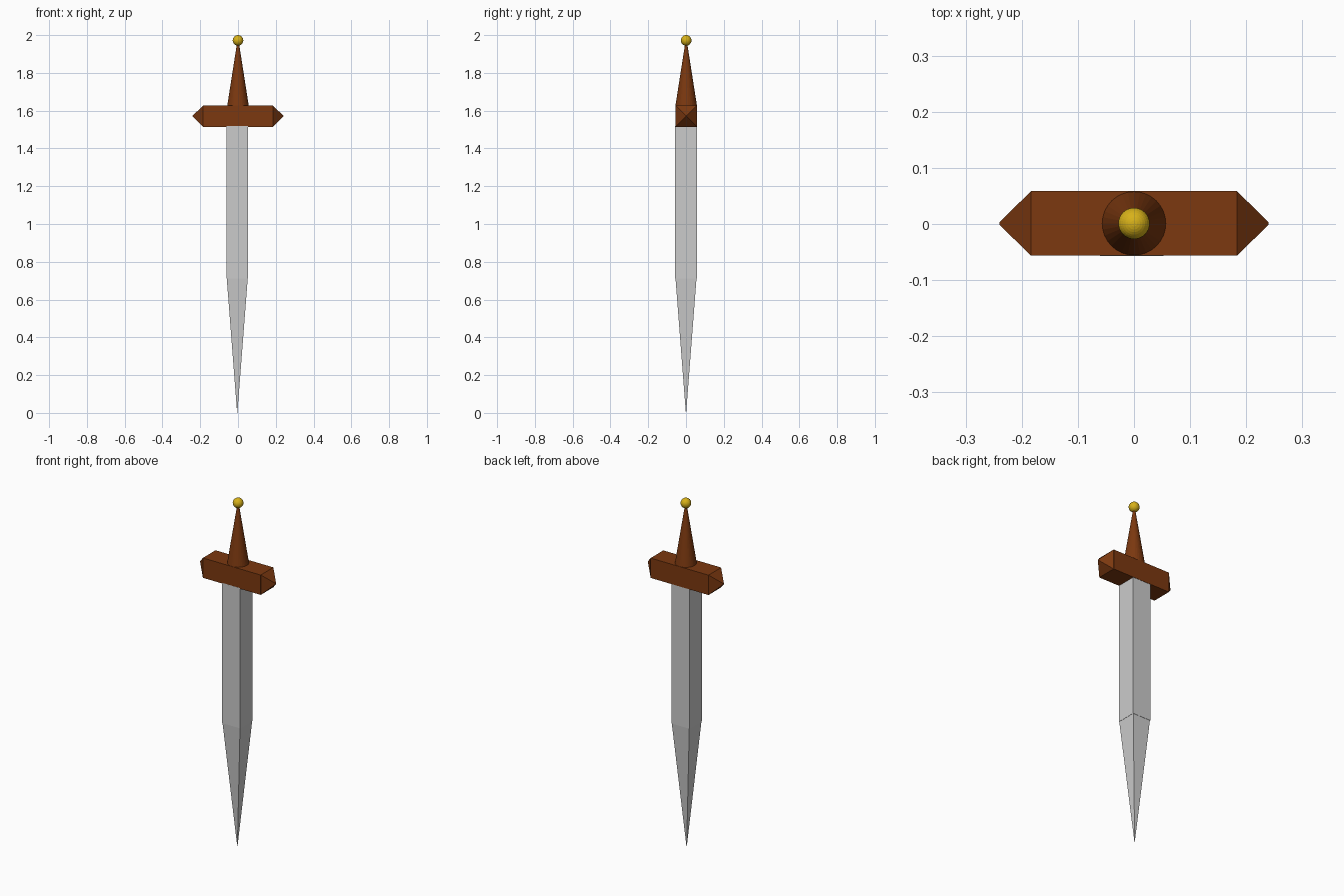
import bpy, math
from math import pi

if "Cube" in bpy.data.objects:
    bpy.data.objects.remove(bpy.data.objects["Cube"])

BX = -0.004  # blade sits slightly off centre


def paint(obj, name, rgb):
    mat = bpy.data.materials.get(name) or bpy.data.materials.new(name)
    mat.diffuse_color = (*rgb, 1)
    mat.use_nodes = True
    mat.node_tree.nodes["Principled BSDF"].inputs["Base Color"].default_value = mat.diffuse_color
    obj.data.materials.append(mat)


def box(name, loc, size):
    bpy.ops.mesh.primitive_cube_add(size=1, location=loc)
    obj = bpy.context.object
    obj.name = name
    obj.scale = size
    bpy.ops.object.transform_apply(location=False, rotation=False, scale=True)
    return obj


def frustum(name, sides, r1, r2, base, length, spin=0, tilt=(0, 0, 0), direction=(0, 0, 1)):
    """Cone from base centre along direction; spin aligns its sides."""
    centre = [b + d * length / 2 for b, d in zip(base, direction)]
    bpy.ops.mesh.primitive_cone_add(vertices=sides, radius1=r1, radius2=r2, depth=length)
    obj = bpy.context.object
    obj.name = name
    obj.rotation_euler = (0, 0, spin)
    bpy.ops.object.transform_apply(location=False, rotation=True, scale=False)
    obj.rotation_euler = tilt
    obj.location = centre
    return obj


BROWN = (0.20, 0.04, 0.005)
R2 = math.sqrt(2)

# Blade: square bar and pointed tip
box("blade", (BX, 0, 1.115), (0.114, 0.114, 0.806))
frustum("blade_tip", 4, 0.0555 * R2, 0.001, (BX, 0, 0.712), 0.712,
        spin=pi / 4, tilt=(pi, 0, 0), direction=(0, 0, -1))

# Crossguard with pyramid ends
paint(box("crossguard", (0, 0.001, 1.571), (0.368, 0.115, 0.114)), "wood", BROWN)
for side, label in ((1, "right"), (-1, "left")):
    end = frustum("guard_end_" + label, 4, 0.057 * R2, 0.003, (side * 0.184, 0.001, 1.571),
                  0.056, spin=pi / 4, tilt=(0, side * pi / 2, 0), direction=(side, 0, 0))
    paint(end, "wood", BROWN)

# Tapered grip
grip = frustum("grip", 32, 0.057, 0.003, (0, 0.001, 1.626), 0.345)
paint(grip, "wood", BROWN)

# Round pommel
bpy.ops.mesh.primitive_uv_sphere_add(segments=32, ring_count=16, radius=0.028,
                                     location=(0, 0.001, 1.972))
pommel = bpy.context.object
pommel.name = "pommel"
paint(pommel, "gold", (0.68, 0.44, 0.01))
